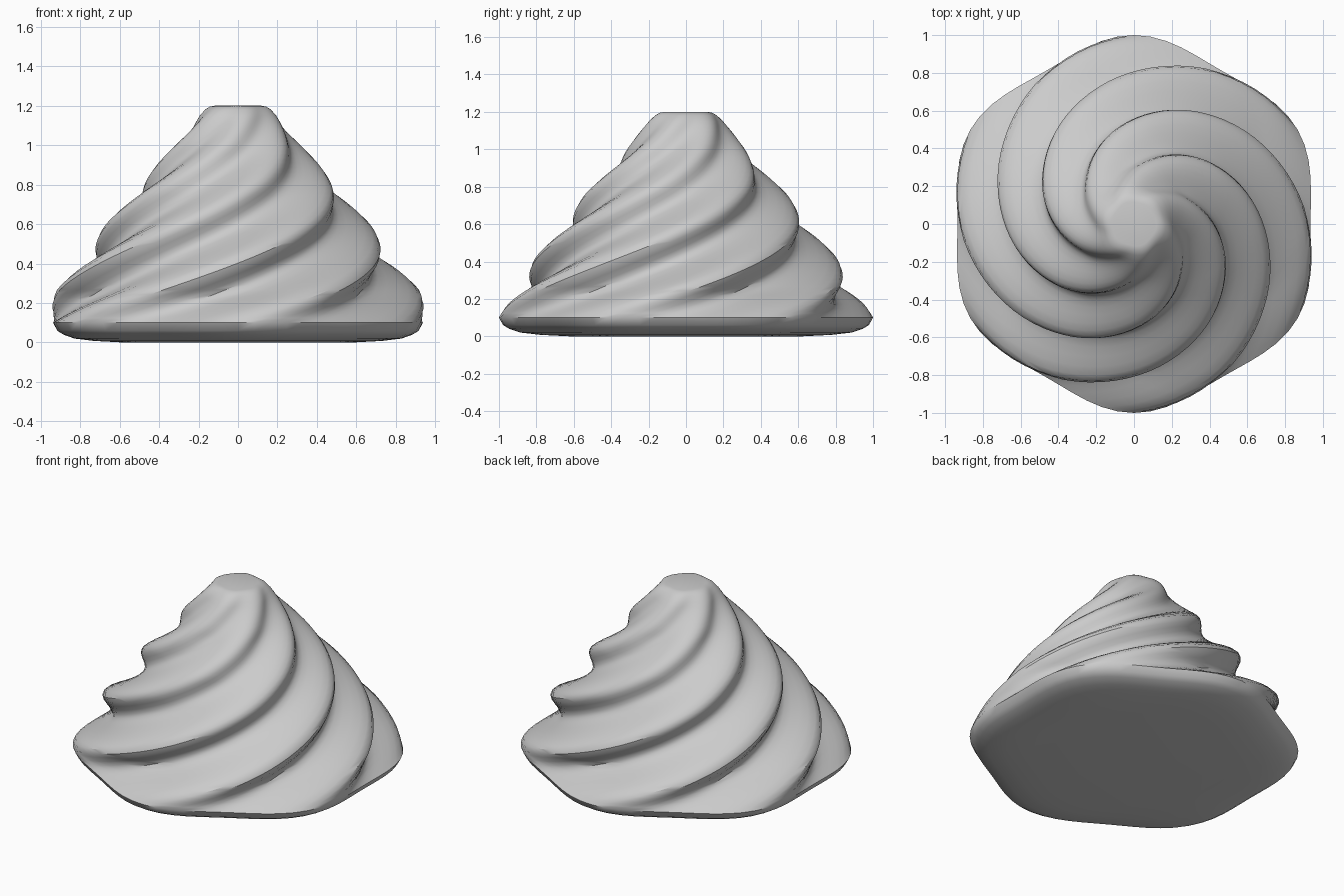
import bpy, bmesh
from math import sin, cos, pi, radians

if "Cube" in bpy.data.objects:
    bpy.data.objects.remove(bpy.data.objects["Cube"])

LOBES, SEGS, RINGS = 6, 72, 44

# Crest radius against height, for the twisted body
PROFILE = [(0.10, 1.0), (0.18, 0.965), (0.27, 0.915), (0.44, 0.79), (0.605, 0.665),
           (0.77, 0.53), (0.93, 0.385), (1.05, 0.28), (1.11, 0.232), (1.15, 0.20),
           (1.18, 0.17), (1.195, 0.145), (1.20, 0.12)]
# Rounded underside: height, radius
FOOT = [(0.0, 0.62), (0.008, 0.78), (0.02, 0.885), (0.04, 0.945), (0.06, 0.978)]


def lerp_table(table, x):
    for (x0, y0), (x1, y1) in zip(table, table[1:]):
        if x <= x1:
            return y0 + (y1 - y0) * max(0, x - x0) / (x1 - x0)
    return table[-1][1]


def ring(bm, z, crest):
    # Six-lobed section turned by its height; grooves fade at foot and tip
    depth = lerp_table([(0.0, 0.065), (0.10, 0.065), (0.25, 0.175), (0.95, 0.175),
                        (1.10, 0.12), (1.20, 0.05)], z)
    twist = radians(30 + max(0, z - 0.10) * 182)
    verts = []
    for i in range(SEGS):
        a = 2 * pi * i / SEGS
        r = crest * (1 - depth * (1 - cos(LOBES * a)) / 2)
        verts.append(bm.verts.new((r * cos(a + twist), r * sin(a + twist), z)))
    return verts


bm = bmesh.new()
heights = [0.10 + 1.05 * i / RINGS for i in range(RINGS)]
sections = FOOT + [(z, lerp_table(PROFILE, z)) for z in heights] + PROFILE[-4:]
rings = [ring(bm, z, r) for z, r in sections]

# Side skin
for low, high in zip(rings, rings[1:]):
    for i in range(SEGS):
        j = (i + 1) % SEGS
        bm.faces.new((low[i], low[j], high[j], high[i]))
# Flat base and tip
bm.faces.new(rings[0][::-1])
bm.faces.new(rings[-1])

mesh = bpy.data.meshes.new("swirled_mound")
bm.to_mesh(mesh)
bm.free()
mound = bpy.data.objects.new("swirled_mound", mesh)
bpy.context.collection.objects.link(mound)
bpy.context.view_layer.objects.active = mound
mound.select_set(True)
bpy.ops.object.shade_smooth_by_angle(angle=radians(35))
